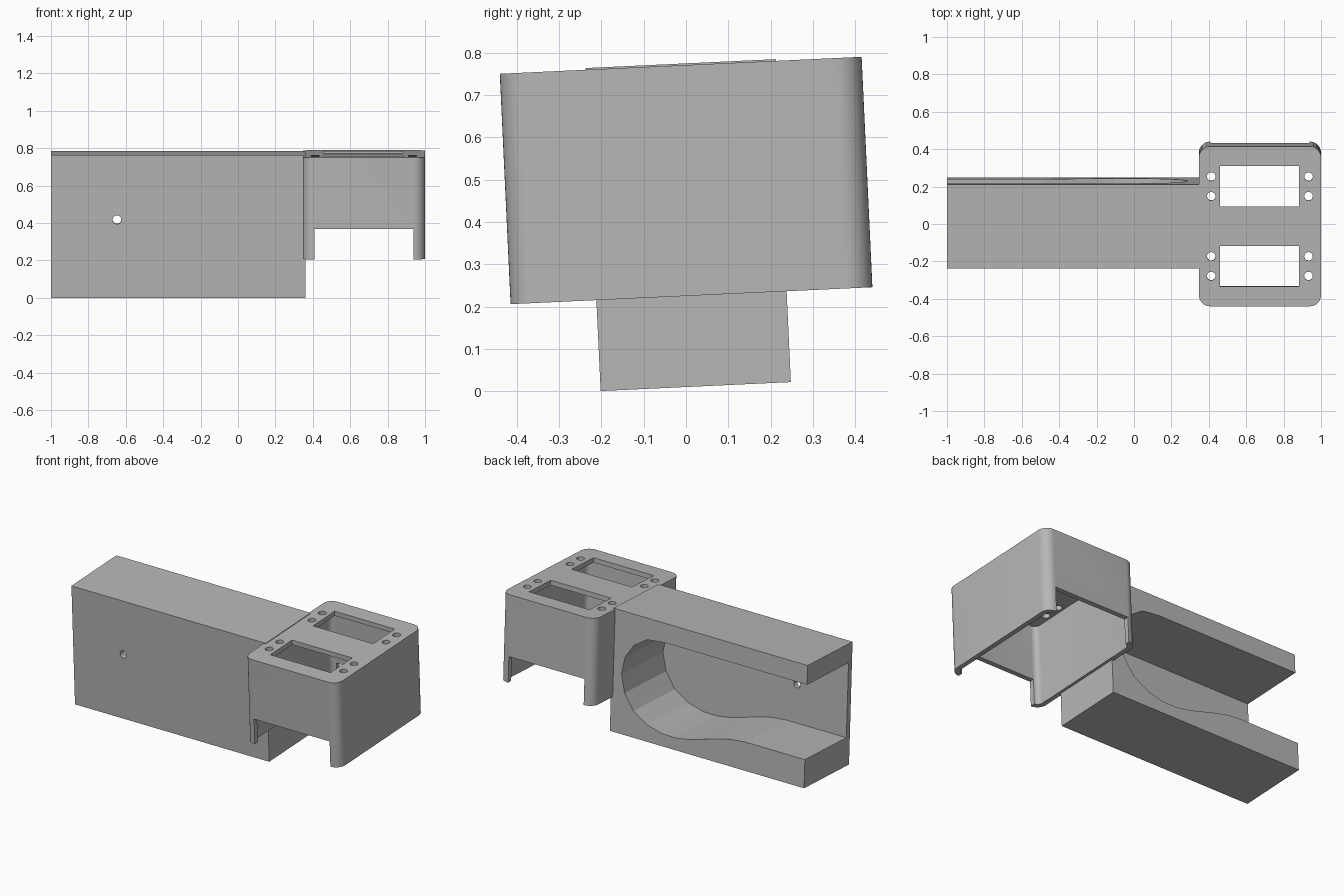
import bpy, bmesh, math
from mathutils import Matrix

if "Cube" in bpy.data.objects:
    bpy.data.objects.remove(bpy.data.objects["Cube"], do_unlink=True)

grey = bpy.data.materials.new("plain_grey")
grey.use_nodes = True
grey.diffuse_color = (0.47, 0.47, 0.47, 1)
grey.node_tree.nodes["Principled BSDF"].inputs["Base Color"].default_value = (0.47, 0.47, 0.47, 1)

# The whole mount leans slightly; parts are modelled upright with the top at zero
LEAN = Matrix.Translation((0, -0.0125, 0.77)) @ Matrix.Rotation(math.radians(2.68), 4, 'X')


def prism(name, points, depth):
    """Closed prism from a ring of points, extruded along the vector depth."""
    bm = bmesh.new()
    face = bm.faces.new([bm.verts.new(p) for p in points])
    ext = bmesh.ops.extrude_face_region(bm, geom=[face])
    bmesh.ops.translate(bm, vec=depth, verts=[v for v in ext["geom"] if isinstance(v, bmesh.types.BMVert)])
    bmesh.ops.recalc_face_normals(bm, faces=bm.faces)
    mesh = bpy.data.meshes.new(name)
    bm.to_mesh(mesh)
    bm.free()
    mesh.materials.append(grey)
    ob = bpy.data.objects.new(name, mesh)
    bpy.context.collection.objects.link(ob)
    return ob


def block(name, x0, x1, y0, y1, z0, z1):
    ring = [(x0, y0, z0), (x1, y0, z0), (x1, y1, z0), (x0, y1, z0)]
    return prism(name, ring, (0, 0, z1 - z0))


def rounded_block(name, x0, x1, y0, y1, z0, z1, r, steps=10):
    ring = []
    corners = [(x1 - r, y1 - r), (x0 + r, y1 - r), (x0 + r, y0 + r), (x1 - r, y0 + r)]
    for i, (cx, cy) in enumerate(corners):
        for k in range(steps + 1):
            a = math.pi / 2 * (i + k / steps)
            ring.append((cx + r * math.cos(a), cy + r * math.sin(a), z0))
    return prism(name, ring, (0, 0, z1 - z0))


def circle(r, n=24):
    return [(r * math.cos(2 * math.pi * k / n), r * math.sin(2 * math.pi * k / n)) for k in range(n)]


def carve(ob, cutters):
    """Subtract each cutter, bake the result and discard the cutters."""
    for c in cutters:
        c.hide_render = True
        mod = ob.modifiers.new("cut", 'BOOLEAN')
        mod.operation, mod.solver, mod.object = 'DIFFERENCE', 'EXACT', c
    bpy.context.view_layer.update()
    ob_eval = ob.evaluated_get(bpy.context.evaluated_depsgraph_get())
    baked = bpy.data.meshes.new_from_object(ob_eval)
    ob.modifiers.clear()
    ob.data = baked
    for c in cutters:
        bpy.data.objects.remove(c, do_unlink=True)


# Long body with a keyhole-shaped channel open at the back and one end
body = block("channel_body", -1, 0.36, -0.225, 0.225, -0.76, 0.004)
channel = [(-1.1, .116), (0, .116), (.12, .13), (.21, .19), (.27, .28), (.29, .39),
           (.265, .50), (.20, .595), (.10, .655), (0, .682), (-.10, .684), (-.2, .668),
           (-.32, .633), (-.40, .61), (-.48, .592), (-.58, .582), (-1.1, .582)]
slot = prism("slot_cutter", [(x, -0.19, -d) for x, d in channel], (0, 0.6, 0))
pin = prism("pin_cutter", [(x - 0.647, -0.4, z - 0.342) for x, z in circle(0.023)], (0, 0.4, 0))
carve(body, [slot, pin])

# Rounded hollow housing, open underneath
housing = rounded_block("housing", 0.347, 1, -0.428, 0.428, -0.545, 0, 0.06)
wall = 0.03
cutters = [
    rounded_block("hollow_cutter", 0.347 + wall, 1 - wall, -0.428 + wall, 0.428 - wall, -0.7, -wall, 0.035),
    block("leg_gap_cutter", 0.408, 0.937, -0.6, 0.6, -0.7, -0.383),
]
# Two rectangular windows, each with a pair of screw holes at both ends
for side in (-1, 1):
    y0, y1 = sorted((side * 0.105, side * 0.322))
    cutters.append(block("window_cutter", 0.46, 0.882, y0, y1, -0.1, 0.1))
    for x in (0.413, 0.933):
        for y in (0.161, 0.266):
            ring = [(x + cx, side * y + cy, -0.1) for cx, cy in circle(0.023)]
            cutters.append(prism("screw_cutter", ring, (0, 0, 0.2)))
carve(housing, cutters)

for ob in (body, housing):
    ob.matrix_world = LEAN

# Smooth only the rounded corners of the housing
bpy.ops.object.select_all(action='DESELECT')
housing.select_set(True)
bpy.context.view_layer.objects.active = housing
bpy.ops.object.shade_smooth_by_angle(angle=math.radians(30))
